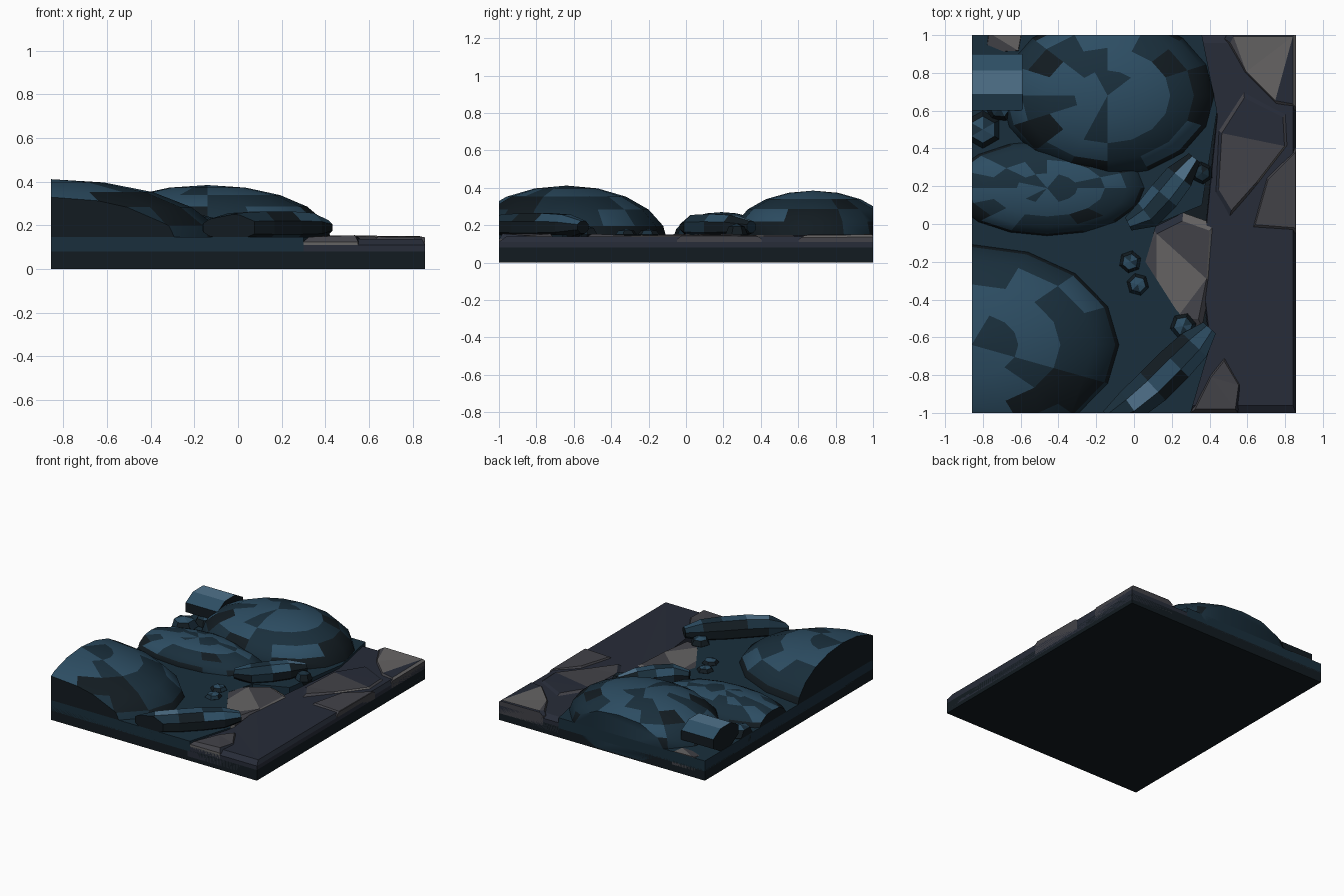
import bpy, bmesh, math, random
from mathutils import Vector, Matrix

if "Cube" in bpy.data.objects:
    bpy.data.objects.remove(bpy.data.objects["Cube"])

random.seed(4)
HX, HY = 0.857, 1.0


def material(name, rgb):
    m = bpy.data.materials.new(name)
    m.diffuse_color = (*rgb, 1)
    m.use_nodes = True
    m.node_tree.nodes["Principled BSDF"].inputs["Base Color"].default_value = m.diffuse_color
    return m


BLACK = material("deep_teal", (0.006, 0.011, 0.015))
TEAL = material("teal", (0.010, 0.028, 0.045))
BLUE = material("blue_teal", (0.026, 0.075, 0.125))
PALE = material("pale_blue", (0.08, 0.17, 0.26))
SLATE = material("slate", (0.020, 0.025, 0.040))
GREY = material("grey", (0.055, 0.055, 0.065))
LIGHT = material("light_grey", (0.13, 0.125, 0.125))


def finish(name, bm, mats, pick):
    # trim to the tile border and cap the cuts
    for co, no in (((HX, 0, 0), (1, 0, 0)), ((-HX, 0, 0), (-1, 0, 0)),
                   ((0, HY, 0), (0, 1, 0)), ((0, -HY, 0), (0, -1, 0)),
                   ((0, 0, 0.01), (0, 0, -1))):
        if name == "base" or not bm.faces:
            break
        bmesh.ops.bisect_plane(bm, geom=bm.verts[:] + bm.edges[:] + bm.faces[:],
                               plane_co=co, plane_no=no, clear_outer=True)
        rim = [e for e in bm.edges if e.is_boundary]
        if rim:
            bmesh.ops.holes_fill(bm, edges=rim, sides=0)
    bmesh.ops.recalc_face_normals(bm, faces=bm.faces[:])
    for f in bm.faces:
        f.material_index = pick(f)
    me = bpy.data.meshes.new(name)
    bm.to_mesh(me)
    bm.free()
    for m in mats:
        me.materials.append(m)
    ob = bpy.data.objects.new(name, me)
    bpy.context.collection.objects.link(ob)
    return ob


def teal_pick(f):
    # sides dark, tops catch lighter patches
    r, nz = random.random(), f.normal.z
    if nz > 0.93:
        return 2 if r < 0.7 else 1
    if nz > 0.6:
        return 1 if r < 0.6 else (0 if r < 0.8 else 2)
    return 0 if r < 0.75 else 1


def ellipsoid(name, c, r, turn=0, seg=16, rings=10, pick=teal_pick):
    bm = bmesh.new()
    bmesh.ops.create_uvsphere(bm, u_segments=seg, v_segments=rings, radius=1)
    bm.transform(Matrix.Translation(c) @ Matrix.Rotation(math.radians(turn), 4, 'Z')
                 @ Matrix.Diagonal((*r, 1)))
    return finish(name, bm, (BLACK, TEAL, BLUE, PALE), pick)


def slab(name, pts, z0, z1, mats, inset=1.0, jitter=0.0):
    # outlined plate with sloping rim and a faceted crown
    bm = bmesh.new()
    mid = sum((Vector(p) for p in pts), Vector((0, 0))) / len(pts)
    rows = []
    for z, k in ((z0, 1), (z1 - 0.03 if inset < 1 else z1, 1), (z1, inset)):
        if z == z1 and k == 1 and len(rows) == 2:
            break
        row = []
        for p in pts:
            q = mid + (Vector(p) - mid) * k
            row.append(bm.verts.new((*q, z - random.random() * jitter * (k < 1))))
        rows.append(row)
    n = len(pts)
    for a, b in zip(rows, rows[1:]):
        for i in range(n):
            bm.faces.new((a[i], a[(i + 1) % n], b[(i + 1) % n], b[i]))
    bm.faces.new(rows[0][::-1])
    top = bm.faces.new(rows[-1])
    bmesh.ops.triangulate(bm, faces=[top])
    last = len(mats) - 1
    return finish(name, bm, mats, lambda f: min(last, int(random.random() ** 1.7 * len(mats))))


def sausage(name, path, rw, rh, z):
    # tapered eight-sided roll along a bent path
    bm = bmesh.new()
    path = [Vector(p) for p in path]
    rings = []
    for i, p in enumerate(path):
        d = (path[min(i + 1, len(path) - 1)] - path[max(i - 1, 0)]).normalized()
        side = Vector((-d.y, d.x))
        t = 2 * i / (len(path) - 1) - 1
        k = 0.45 + 0.55 * math.sqrt(1 - t * t)
        ring = []
        for j in range(8):
            a = math.tau * (j + 0.5) / 8
            q = p + side * (rw * k * math.cos(a) / 0.924)
            ring.append(bm.verts.new((q.x, q.y, z + rh * k * math.sin(a) / 0.924)))
        rings.append(ring)
    for a, b in zip(rings, rings[1:]):
        for j in range(8):
            bm.faces.new((a[j], a[(j + 1) % 8], b[(j + 1) % 8], b[j]))
    bm.faces.new(rings[0][::-1])
    bm.faces.new(rings[-1])
    return finish(name, bm, (BLACK, TEAL, BLUE, PALE),
                  lambda f: random.choice((2, 3, 1)) if f.normal.z > 0.9 else teal_pick(f))


# base plate
bm = bmesh.new()
bmesh.ops.create_cube(bm, size=1)
bm.transform(Matrix.Translation((0, 0, 0.04)) @ Matrix.Diagonal((2 * HX, 2 * HY, 0.08, 1)))
finish("base", bm, (BLACK,), lambda f: 0)

# raised teal floor
slab("floor", [(-HX, -1), (0.30, -1), (0.40, -0.66), (0.22, -0.45), (0.06, -0.2),
               (0.12, 0), (0.36, 0.1), (0.44, 0.6), (0.36, 1), (-HX, 1)], 0.07, 0.148, (TEAL,))

# large boulders
rounded = [
    ellipsoid("front_boulder", (-0.86, -0.64, 0.10), (0.80, 0.545, 0.312)),
    ellipsoid("back_boulder", (-0.14, 0.68, 0.145), (0.565, 0.43, 0.24)),
    ellipsoid("middle_boulder", (-0.46, 0.19, 0.14), (0.52, 0.255, 0.13)),
]

# bent rolls along the bank
sausage("front_roll", [(-0.14, -1.03), (-0.02, -0.96), (0.10, -0.86), (0.22, -0.74),
                       (0.32, -0.64), (0.40, -0.55)], 0.10, 0.075, 0.19)
sausage("middle_roll", [(-0.03, -0.0), (0.07, 0.05), (0.16, 0.15), (0.24, 0.25),
                        (0.32, 0.35)], 0.085, 0.07, 0.19)

# eight-sided log at the back left
bm = bmesh.new()
bmesh.ops.create_cone(bm, cap_ends=True, segments=8, radius1=1.08, radius2=1.08, depth=1)
bm.transform(Matrix.Translation((-0.75, 0.75, 0.235)) @ Matrix.Diagonal((0.32, 0.15, 0.085, 1))
             @ Matrix.Rotation(math.pi / 2, 4, 'Y') @ Matrix.Rotation(math.pi / 8, 4, 'Z'))
finish("log", bm, (BLACK, TEAL, BLUE, PALE),
       lambda f: 3 if f.normal.z > 0.9 else 2 if f.normal.z > 0.3 else 0)

# small stones tucked in the gaps
for i, (x, y, r, h) in enumerate([(-0.80, 0.50, 0.10, 0.07), (-0.71, 0.62, 0.08, 0.06),
                                  (-0.02, -0.20, 0.06, 0.03), (0.02, -0.32, 0.06, 0.03),
                                  (0.26, -0.54, 0.07, 0.05), (0.36, 0.27, 0.06, 0.06)]):
    ellipsoid(f"stone_{i + 1}", (x, y, 0.15), (r, r, h), 25 * i, 6, 4)

# slate channel and grey plates on the right
slab("channel", [(0.28, -1), (HX, -1), (HX, 1), (0.36, 1), (0.44, 0.6), (0.38, 0),
                 (0.36, -0.3), (0.40, -0.65)], 0.03, 0.14, (SLATE,), 0.96, 0.01)
plates = {
    "bank_plate": [(0, -0.16), (0.1, -0.02), (0.26, 0.06), (0.43, 0.0), (0.41, -0.3),
                   (0.36, -0.55), (0.22, -0.55), (0.1, -0.36)],
    "river_plate": [(0.42, 0.15), (0.44, 0.5), (0.58, 0.72), (0.82, 0.6), (0.83, 0.42),
                    (0.66, 0.2), (0.5, 0.02)],
    "side_plate": [(0.62, -0.03), (0.70, 0.25), (0.87, 0.42), (0.87, -0.05)],
    "front_plate": [(0.40, -0.80), (0.48, -0.70), (0.57, -0.85), (0.55, -1), (0.30, -1)],
    "corner_plate": [(0.48, 0.98), (0.58, 0.80), (0.76, 0.62), (0.87, 0.60), (0.87, 1.02), (0.5, 1.02)],
    "back_plate": [(-0.80, 0.90), (-0.60, 0.91), (-0.58, 1.02), (-0.78, 1.02)],
}
for name, pts in plates.items():
    slab(name, pts, 0.05, 0.155, (GREY, SLATE, LIGHT), 0.85, 0.012)

# soften the boulders
for ob in rounded:
    bpy.context.view_layer.objects.active = ob
    bpy.ops.object.select_all(action='DESELECT')
    ob.select_set(True)
    bpy.ops.object.shade_smooth_by_angle(angle=math.radians(35))
